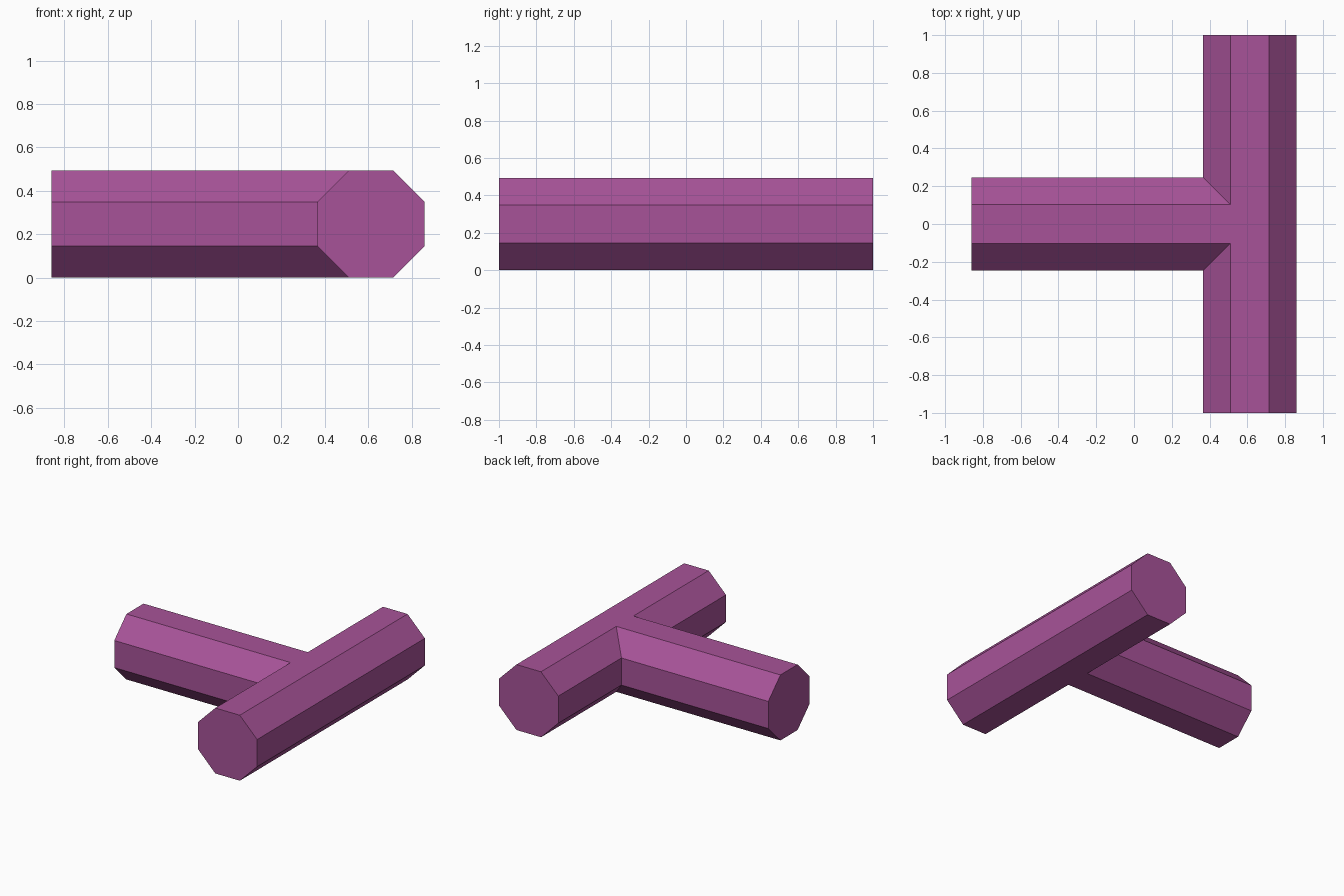
import bpy, bmesh, math

cube = bpy.data.objects.get("Cube")
if cube:
    bpy.data.objects.remove(cube, do_unlink=True)

HALF = 0.247            # octagon half width across flats
RADIUS = HALF / math.cos(math.pi / 8)
MAIN_X = 0.613          # axis of the long pipe
END_X = 0.86

purple = bpy.data.materials.new("purple")
purple.use_nodes = True
colour = (0.39, 0.086, 0.315, 1)
purple.diffuse_color = colour
purple.node_tree.nodes["Principled BSDF"].inputs["Base Color"].default_value = colour


def octagon_pipe(name, start, end, cap_end=True):
    """Loft an octagon; start and end map a profile point (u, v) to a position."""
    bm = bmesh.new()
    angles = [math.pi / 8 + i * math.pi / 4 for i in range(8)]
    profile = [(RADIUS * math.cos(a), RADIUS * math.sin(a)) for a in angles]
    first = [bm.verts.new(start(u, v)) for u, v in profile]
    last = [bm.verts.new(end(u, v)) for u, v in profile]
    for i in range(8):
        j = (i + 1) % 8
        bm.faces.new((first[i], first[j], last[j], last[i]))
    bm.faces.new(first[::-1])
    if cap_end:
        bm.faces.new(last)
    mesh = bpy.data.meshes.new(name)
    # Flip the sides and caps together if the loft runs against the profile normal
    bmesh.ops.recalc_face_normals(bm, faces=bm.faces)
    bm.to_mesh(mesh)
    bm.free()
    mesh.materials.append(purple)
    obj = bpy.data.objects.new(name, mesh)
    bpy.context.collection.objects.link(obj)
    return obj


# Long straight pipe running front to back
octagon_pipe("main_pipe",
             lambda u, v: (MAIN_X + u, -1, HALF + v),
             lambda u, v: (MAIN_X + u, 1, HALF + v))

# Side branch, mitred to meet the facets of the main pipe
octagon_pipe("branch_pipe",
             lambda u, v: (-END_X, u, HALF + v),
             lambda u, v: (MAIN_X - abs(u), u, HALF + v),
             cap_end=False)
